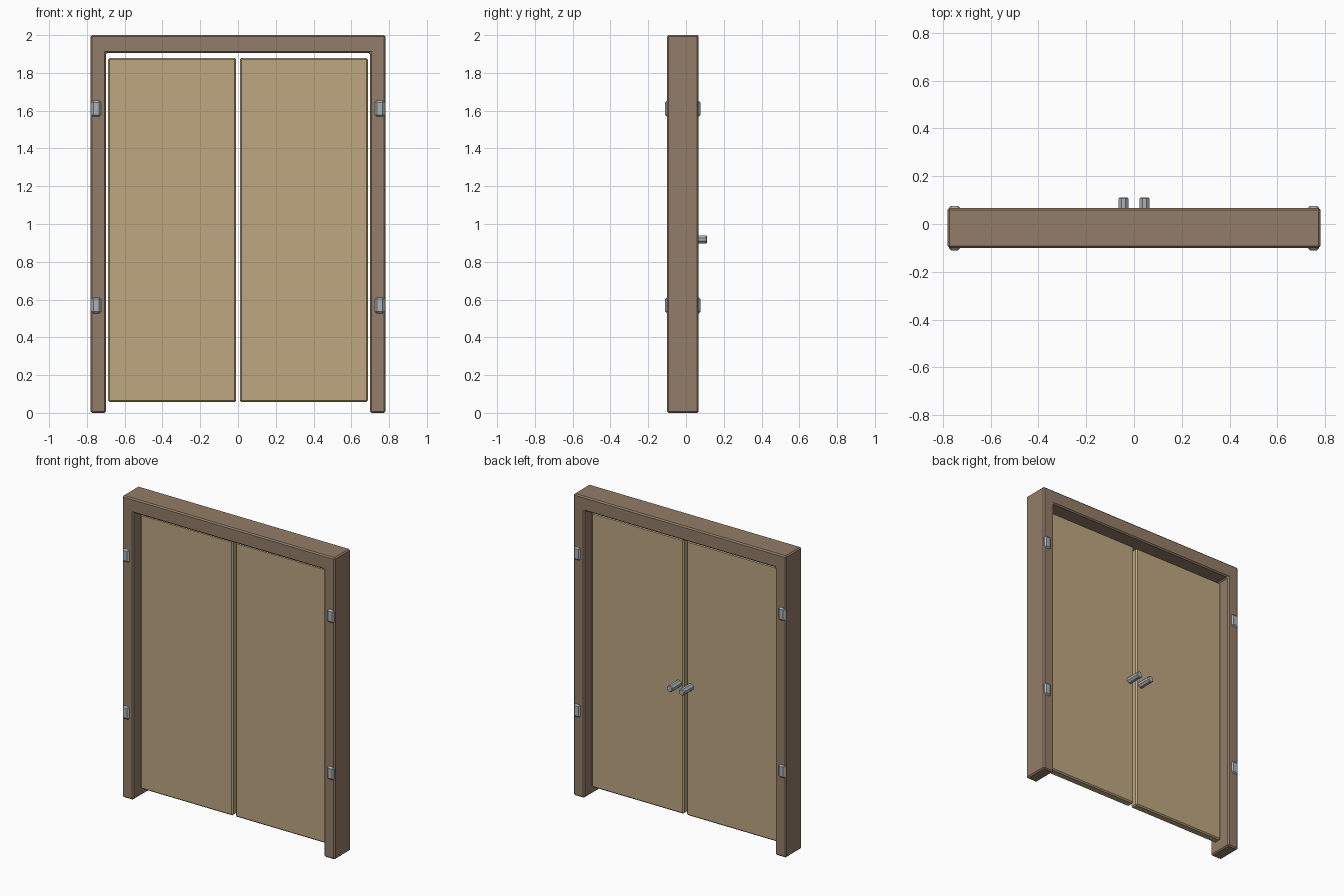
import bpy, bmesh, math
from mathutils import Matrix

if "Cube" in bpy.data.objects:
    bpy.data.objects.remove(bpy.data.objects["Cube"])


def material(name, rgb):
    m = bpy.data.materials.new(name)
    m.diffuse_color = (*rgb, 1)
    m.use_nodes = True
    m.node_tree.nodes["Principled BSDF"].inputs["Base Color"].default_value = m.diffuse_color
    return m


FRAME = material("frame_wood", (0.29, 0.205, 0.14))
DOOR = material("door_wood", (0.51, 0.39, 0.22))
METAL = material("metal", (0.42, 0.45, 0.48))


def finish(bm, name, mat, bevel):
    """Turn a bmesh into an object with a flat chamfer on its sharp edges."""
    bmesh.ops.recalc_face_normals(bm, faces=bm.faces)
    me = bpy.data.meshes.new(name)
    bm.to_mesh(me)
    bm.free()
    me.materials.append(mat)
    ob = bpy.data.objects.new(name, me)
    bpy.context.collection.objects.link(ob)
    mod = ob.modifiers.new("chamfer", 'BEVEL')
    mod.width = bevel
    mod.segments = 1
    mod.limit_method = 'ANGLE'
    mod.angle_limit = math.radians(50)
    return ob


def box(name, lo, hi, mat, bevel):
    bm = bmesh.new()
    size = [b - a for a, b in zip(lo, hi)]
    mid = [(a + b) / 2 for a, b in zip(lo, hi)]
    bmesh.ops.create_cube(bm, size=1, matrix=Matrix.Translation(mid) @ Matrix.Diagonal((*size, 1)))
    return finish(bm, name, mat, bevel)


# Door frame: one U-shaped profile extruded through its depth
Y0, Y1 = -0.10, 0.067
profile = [(-0.78, 0), (-0.70, 0), (-0.70, 1.905), (0.70, 1.905),
           (0.70, 0), (0.78, 0), (0.78, 2), (-0.78, 2)]
bm = bmesh.new()
face = bm.faces.new([bm.verts.new((x, Y0, z)) for x, z in profile])
ext = bmesh.ops.extrude_face_region(bm, geom=[face], use_keep_orig=True)
bmesh.ops.translate(bm, vec=(0, Y1 - Y0, 0),
                    verts=[v for v in ext["geom"] if isinstance(v, bmesh.types.BMVert)])
finish(bm, "door_frame", FRAME, 0.008)

for side, s in (("left", -1), ("right", 1)):
    # Door leaf
    xs = sorted((s * 0.01, s * 0.687))
    box(f"door_{side}", (xs[0], -0.042, 0.058), (xs[1], 0.012, 1.88), DOOR, 0.008)

    # Hinges running through the jamb
    xs = sorted((s * 0.726, s * 0.775))
    for level, z in (("lower", 0.569), ("upper", 1.611)):
        box(f"hinge_{side}_{level}", (xs[0], -0.11, z - 0.043),
            (xs[1], 0.076, z + 0.043), METAL, 0.01)

    # Eight-sided handle standing out from the back face
    bm = bmesh.new()
    place = (Matrix.Translation((s * 0.044, 0.058, 0.918))
             @ Matrix.Rotation(math.pi / 2, 4, 'X') @ Matrix.Rotation(math.pi / 8, 4, 'Z'))
    bmesh.ops.create_cone(bm, cap_ends=True, segments=8, radius1=0.0225,
                          radius2=0.0225, depth=0.105, matrix=place)
    finish(bm, f"handle_{side}", METAL, 0.004)
